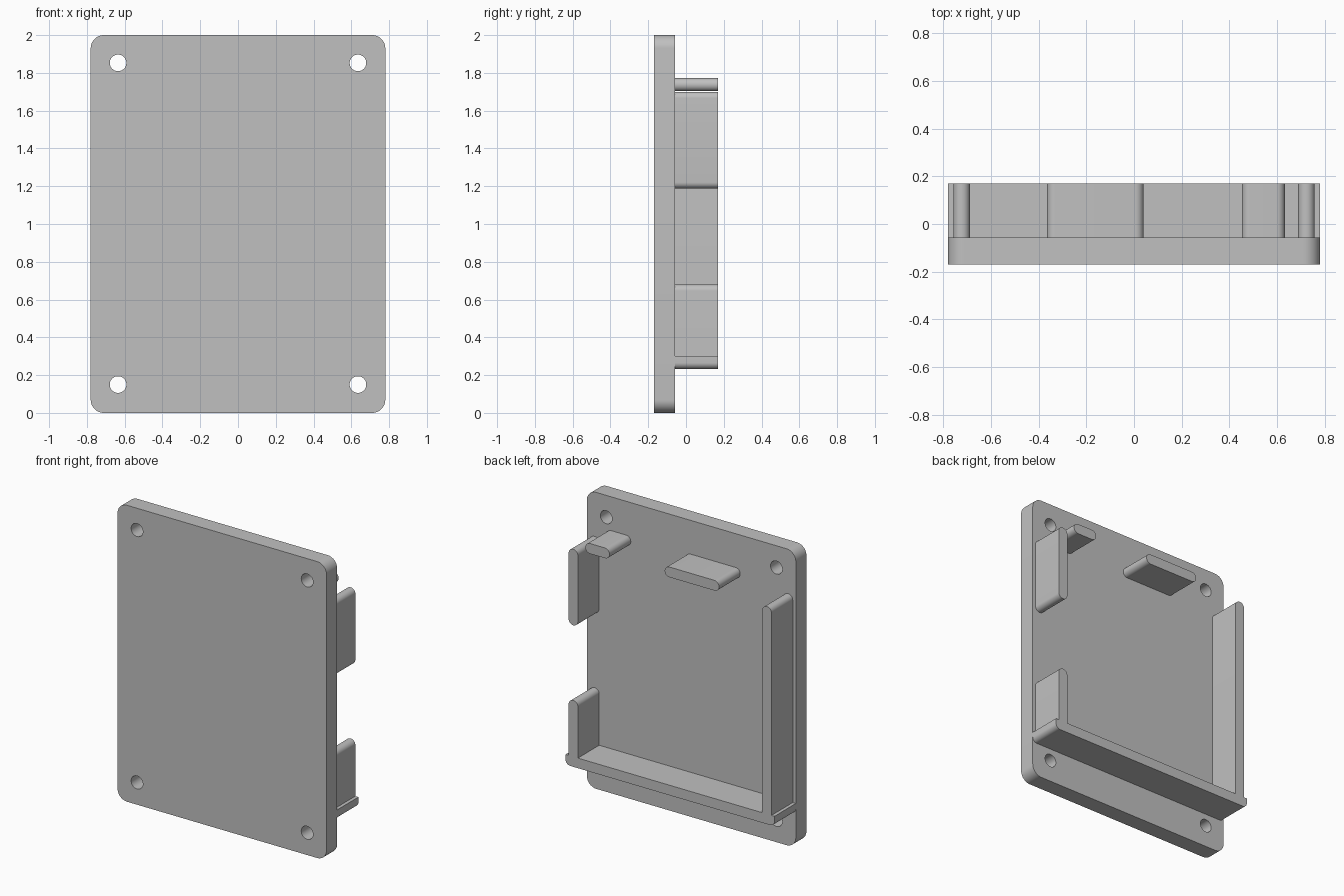
import bpy, bmesh, math

cube = bpy.data.objects.get("Cube")
if cube:
    bpy.data.objects.remove(cube, do_unlink=True)

# Single plain grey
grey = bpy.data.materials.new("plain grey")
grey.use_nodes = True
colour = (0.53, 0.53, 0.53, 1)
grey.diffuse_color = colour
grey.node_tree.nodes["Principled BSDF"].inputs["Base Color"].default_value = colour

FRONT, STEP, BACK = -0.17, -0.057, 0.17   # depth of plate and ribs


def slab(name, x0, x1, z0, z1, y0, y1, radii, steps=10):
    """Extrude a rectangle in depth; radii run bottom-left, bottom-right, top-right, top-left."""
    bm = bmesh.new()
    corners = ((x0, z0, 1, 1), (x1, z0, -1, 1), (x1, z1, -1, -1), (x0, z1, 1, -1))
    verts = []
    for i, ((x, z, sx, sz), r) in enumerate(zip(corners, radii)):
        for k in range(steps + 1 if r else 1):
            a = math.pi * (1 + i / 2 + k / steps / 2)
            verts.append(bm.verts.new((x + sx * r + r * math.cos(a), y0,
                                       z + sz * r + r * math.sin(a))))
    bmesh.ops.remove_doubles(bm, verts=bm.verts, dist=1e-5)
    face = bm.faces.new([v for v in verts if v.is_valid])
    new = bmesh.ops.extrude_face_region(bm, geom=[face])["geom"]
    bmesh.ops.translate(bm, vec=(0, y1 - y0, 0),
                        verts=[v for v in new if isinstance(v, bmesh.types.BMVert)])
    bmesh.ops.recalc_face_normals(bm, faces=bm.faces)
    mesh = bpy.data.meshes.new(name)
    bm.to_mesh(mesh)
    bm.free()
    mesh.materials.append(grey)
    obj = bpy.data.objects.new(name, mesh)
    bpy.context.collection.objects.link(obj)
    return obj


def smooth(obj):
    bpy.ops.object.select_all(action="DESELECT")
    obj.select_set(True)
    bpy.context.view_layer.objects.active = obj
    bpy.ops.object.shade_smooth_by_angle(angle=math.radians(30))


# Back plate with four screw holes
plate = slab("mounting_plate", -0.78, 0.78, 0, 2, FRONT, STEP, [0.07] * 4)
HOLE = 0.044
for x in (-0.635, 0.635):
    for z in (0.15, 1.853):
        cutter = slab("hole_cutter", x - HOLE, x + HOLE, z - HOLE, z + HOLE,
                      FRONT - 0.1, STEP + 0.1, [HOLE] * 4)
        mod = plate.modifiers.new("hole", "BOOLEAN")
        mod.object, mod.operation, mod.solver = cutter, "DIFFERENCE", "EXACT"
        bpy.context.view_layer.objects.active = plate
        bpy.ops.object.modifier_apply(modifier=mod.name)
        bpy.data.objects.remove(cutter, do_unlink=True)
smooth(plate)

# Ribs standing on the plate: extents and corner radii
R = 0.034
ROUND, TOP, BOTTOM = [R] * 4, [0, 0, R, R], [R, R, 0, 0]
ribs = {
    "bottom_ledge": (-0.78, 0.78, 0.232, 0.30, BOTTOM),
    "long_side_rib": (-0.757, -0.688, 0.30, 1.70, TOP),
    "lower_side_rib": (0.688, 0.757, 0.30, 0.68, TOP),
    "upper_side_rib": (0.688, 0.757, 1.187, 1.70, ROUND),
    "wide_top_rib": (-0.365, 0.04, 1.703, 1.772, ROUND),
    "narrow_top_rib": (0.452, 0.632, 1.703, 1.772, ROUND),
}
for name, (x0, x1, z0, z1, radii) in ribs.items():
    smooth(slab(name, x0, x1, z0, z1, STEP, BACK, radii))
